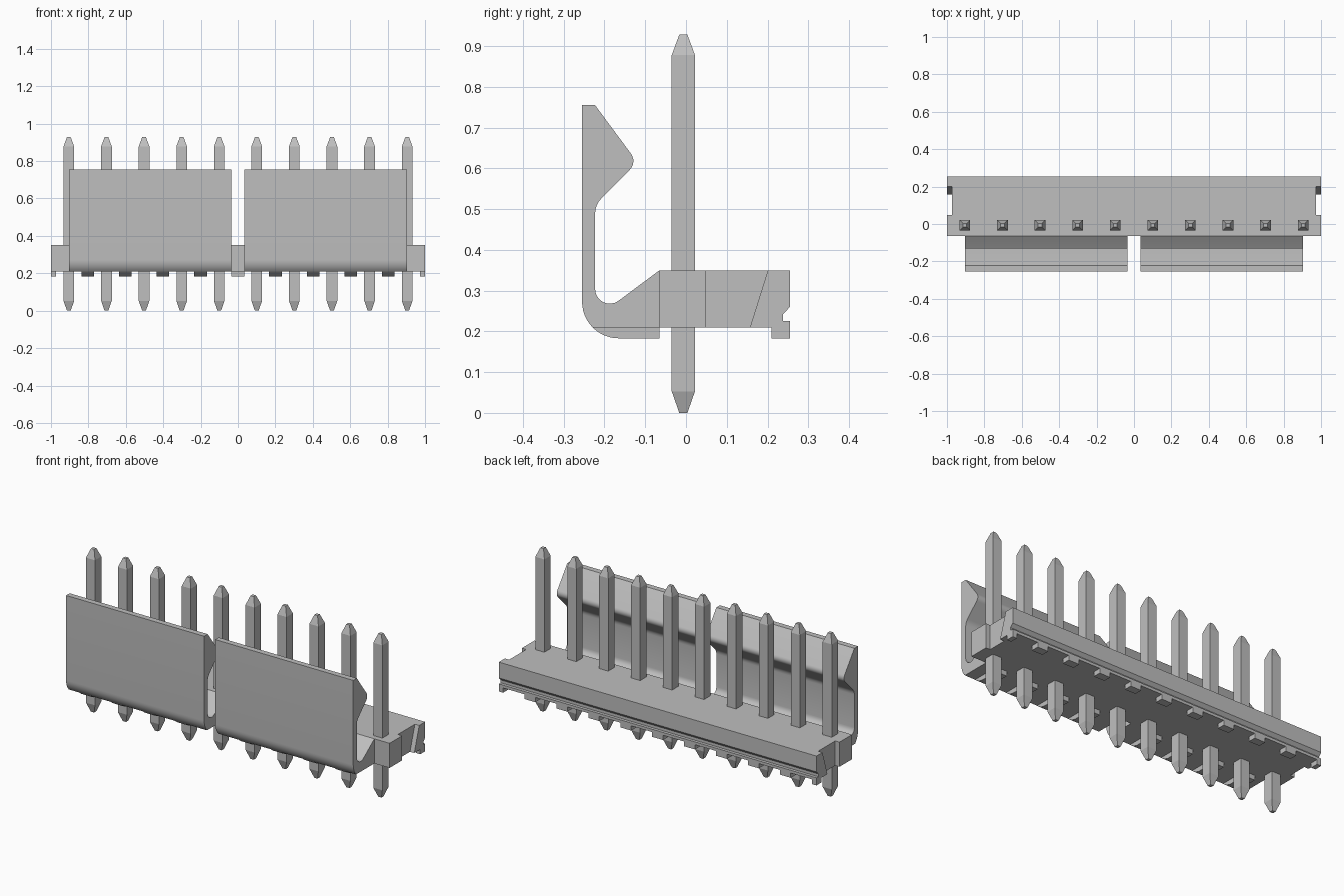
import bpy, bmesh, math

cube = bpy.data.objects.get("Cube")
if cube:
    bpy.data.objects.remove(cube, do_unlink=True)

grey = bpy.data.materials.new("plain grey")
grey.use_nodes = True
grey.diffuse_color = (0.52, 0.52, 0.52, 1)
grey.node_tree.nodes["Principled BSDF"].inputs["Base Color"].default_value = (0.52, 0.52, 0.52, 1)

PITCH = 0.201
PIN_Y = -0.0065


def add_object(name, bm, smooth=False):
    bmesh.ops.recalc_face_normals(bm, faces=bm.faces)
    mesh = bpy.data.meshes.new(name)
    bm.to_mesh(mesh)
    bm.free()
    mesh.materials.append(grey)
    ob = bpy.data.objects.new(name, mesh)
    bpy.context.collection.objects.link(ob)
    if smooth:
        bpy.ops.object.select_all(action='DESELECT')
        ob.select_set(True)
        bpy.context.view_layer.objects.active = ob
        bpy.ops.object.shade_smooth_by_angle(angle=math.radians(25))
    return ob


def prism(bm, profile, x0, x1):
    """Extrude a (y, z) outline from x0 to x1."""
    a = [bm.verts.new((x0, y, z)) for y, z in profile]
    b = [bm.verts.new((x1, y, z)) for y, z in profile]
    bm.faces.new(a)
    bm.faces.new(b[::-1])
    n = len(a)
    for i in range(n):
        j = (i + 1) % n
        bm.faces.new((a[i], b[i], b[j], a[j]))


def arc(cy, cz, r, start, end, n):
    """Points of an arc in the (y, z) plane, angles in degrees."""
    angles = [math.radians(start + (end - start) * i / n) for i in range(n + 1)]
    return [(cy + r * math.cos(t), cz + r * math.sin(t)) for t in angles]


# Base bar with a groove along the back and a slanted notch at each end
TOP, LOW, FOOT = 0.35, 0.21, 0.183
back = [(0.255, TOP), (0.255, 0.26), (0.238, 0.242), (0.238, 0.226),
        (0.255, 0.226), (0.255, LOW)]
bm = bmesh.new()
prism(bm, [(-0.065, LOW), (-0.065, TOP)] + back, -0.973, 0.973)
for s in (-1, 1):
    prism(bm, [(-0.065, LOW), (-0.065, TOP), (0.048, TOP), (0.048, LOW)], s * 0.973, s)
    prism(bm, [(0.157, LOW), (0.201, TOP)] + back, s * 0.973, s)
add_object("base", bm)

# Small feet under the back edge, one between each pair of pins and at the ends
bm = bmesh.new()
foot = [(0.21, FOOT), (0.21, LOW), (0.255, LOW), (0.255, FOOT)]
for i in range(-4, 5):
    prism(bm, foot, i * PITCH - 0.034, i * PITCH + 0.034)
for s in (-1, 1):
    prism(bm, foot, s * 0.973, s)
add_object("back_feet", bm)

# Two hooked latch walls at the front
latch = [(-0.065, LOW), (-0.065, TOP)]
latch += arc(-0.187, 0.304, 0.036, 306, 180, 8)
latch += arc(-0.173, 0.49, 0.05, 180, 135, 4)
latch += arc(-0.159, 0.618, 0.030, -45, 36.5, 6)
latch += [(-0.223, 0.755), (-0.255, 0.755)]
latch += arc(-0.165, 0.273, 0.09, 180, 224.4, 6)
for name, x0, x1 in (("right_latch", -0.904, -0.035), ("left_latch", 0.035, 0.904)):
    bm = bmesh.new()
    prism(bm, latch, x0, x1)
    add_object(name, bm, smooth=True)

# Ribs under the latches, carrying on their rounded bottom edge
rib = arc(-0.165, 0.273, 0.09, 224.4, 270, 6) + [(-0.065, FOOT), (-0.065, LOW)]
bm = bmesh.new()
for i in (-4, -3, -2, -1, 1, 2, 3, 4):
    prism(bm, rib, i * PITCH - 0.034, i * PITCH + 0.034)
add_object("front_ribs", bm, smooth=True)

# Square pins, tapered at both ends
bm = bmesh.new()
rings = []
for z, h in ((0, 0.010), (0.053, 0.0285), (0.878, 0.0285), (0.928, 0.010)):
    rings.append([bm.verts.new((h * sx, h * sy, z))
                  for sx, sy in ((-1, -1), (1, -1), (1, 1), (-1, 1))])
bm.faces.new(rings[0])
bm.faces.new(rings[-1])
for lo, hi in zip(rings, rings[1:]):
    for k in range(4):
        m = (k + 1) % 4
        bm.faces.new((lo[k], lo[m], hi[m], hi[k]))
first = add_object("pin_1", bm)
for i in range(10):
    pin = first
    if i:
        pin = bpy.data.objects.new(f"pin_{i + 1}", first.data)
        bpy.context.collection.objects.link(pin)
    pin.location = ((i - 4.5) * PITCH, PIN_Y, 0)
